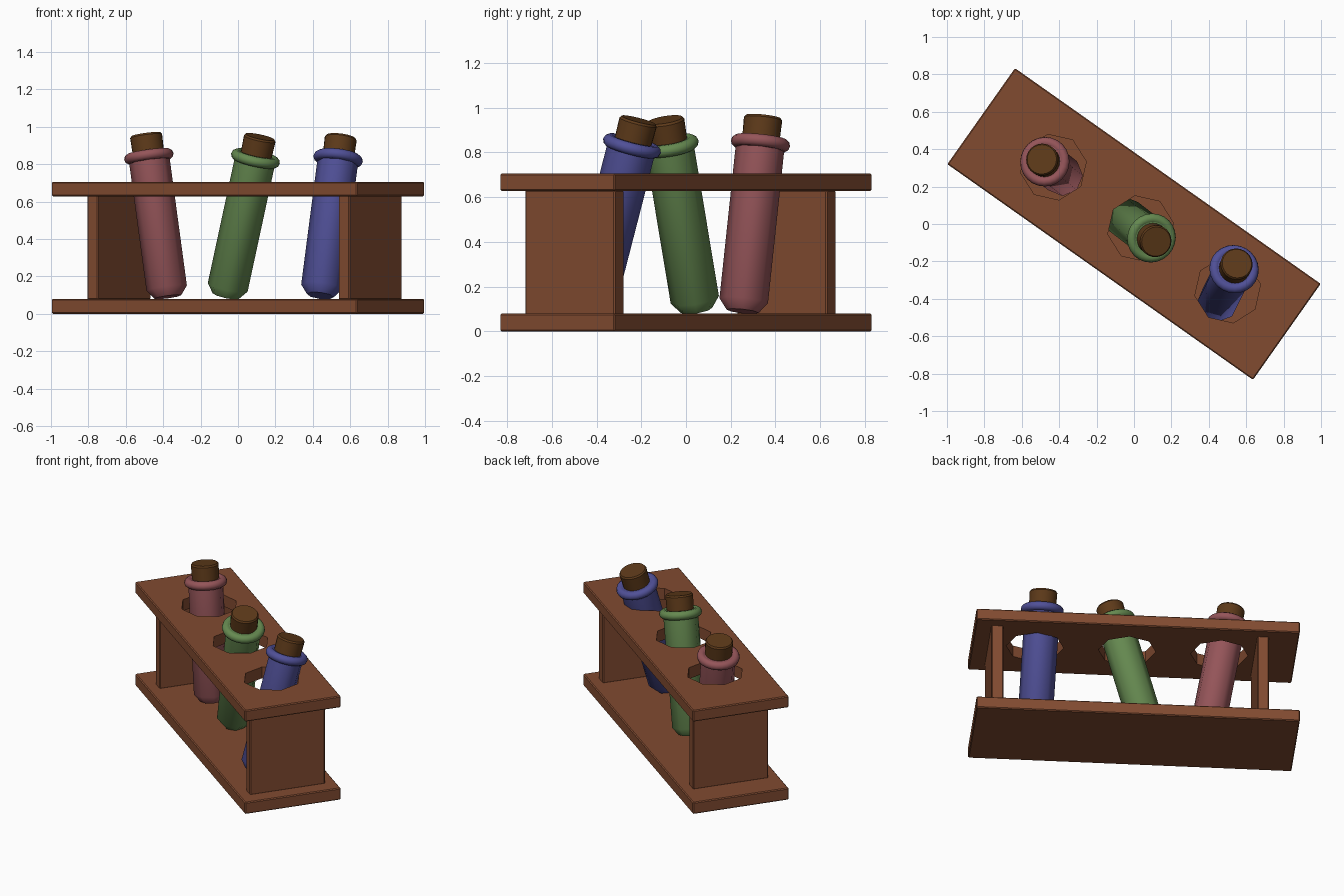
import bpy, bmesh, math
from mathutils import Vector, Matrix

if "Cube" in bpy.data.objects:
    bpy.data.objects.remove(bpy.data.objects["Cube"])

YAW = Matrix.Rotation(math.radians(-35.2), 4, 'Z')


def material(name, rgb):
    m = bpy.data.materials.new(name)
    m.diffuse_color = (*rgb, 1)
    m.use_nodes = True
    m.node_tree.nodes["Principled BSDF"].inputs["Base Color"].default_value = m.diffuse_color
    return m


WOOD = material("wood", (0.22, 0.07, 0.03))
CORK = material("cork", (0.11, 0.042, 0.01))


def finish(name, bm, mat, matrix):
    bmesh.ops.recalc_face_normals(bm, faces=bm.faces)
    me = bpy.data.meshes.new(name)
    bm.to_mesh(me)
    bm.free()
    ob = bpy.data.objects.new(name, me)
    bpy.context.collection.objects.link(ob)
    if mat:
        me.materials.append(mat)
    ob.matrix_world = matrix
    return ob


def board(name, u0, u1, half_v, z0, z1):
    bm = bmesh.new()
    bmesh.ops.create_cube(bm, size=1)
    bmesh.ops.scale(bm, verts=bm.verts, vec=(u1 - u0, 2 * half_v, z1 - z0))
    bmesh.ops.translate(bm, verts=bm.verts, vec=((u0 + u1) / 2, 0, (z0 + z1) / 2))
    ob = finish(name, bm, WOOD, YAW)
    bev = ob.modifiers.new("edge", 'BEVEL')
    bev.width = 0.006
    bev.segments = 1
    return ob


def lathe(name, profile, sides, mat, matrix, closed=False):
    # profile: (radius, height) points spun around local z
    bm = bmesh.new()
    rings = []
    for r, h in profile:
        rings.append([bm.verts.new((r * math.cos(a), r * math.sin(a), h))
                      for a in (2 * math.pi * i / sides for i in range(sides))])
    pairs = list(zip(rings, rings[1:]))
    if closed:
        pairs.append((rings[-1], rings[0]))
    else:
        bm.faces.new(rings[0])
        bm.faces.new(rings[-1])
    for a, b in pairs:
        for i in range(sides):
            j = (i + 1) % sides
            bm.faces.new((a[i], a[j], b[j], b[i]))
    return finish(name, bm, mat, matrix)


def smooth(ob, degrees):
    bpy.ops.object.select_all(action='DESELECT')
    ob.select_set(True)
    bpy.context.view_layer.objects.active = ob
    bpy.ops.object.shade_smooth_by_angle(angle=math.radians(degrees))


# rack boards
board("bottom_board", -1.0, 1.0, 0.314, 0, 0.08)
top = board("top_board", -1.0, 1.0, 0.314, 0.628, 0.705)
board("left_panel", -0.815, -0.743, 0.246, 0.075, 0.632)
board("right_panel", 0.829, 0.902, 0.246, 0.075, 0.632)

# eight-sided holes through the top board
for k in (-1, 0, 1):
    cutter = lathe("hole_cutter", [(0.178, 0.5), (0.178, 0.85)], 8, None,
                   YAW @ Matrix.Translation((0.043 + 0.57 * k, 0, 0)))
    cutter.hide_render = True
    cutter.hide_viewport = True
    cut = top.modifiers.new("hole", 'BOOLEAN')
    cut.operation = 'DIFFERENCE'
    cut.solver = 'EXACT'
    cut.object = cutter

# stoppered tubes leaning in the holes: colour, foot and cork-top positions
TUBES = [
    ("pink", (0.30, 0.09, 0.10), (-0.375, 0.253, 0.09), (-0.492, 0.345, 0.955)),
    ("green", (0.13, 0.25, 0.08), (-0.065, 0.047, 0.095), (0.117, -0.093, 0.94)),
    ("blue", (0.08, 0.08, 0.31), (0.44, -0.43, 0.097), (0.547, -0.218, 0.92)),
]
for name, rgb, foot, tip in TUBES:
    mat = material(name + "_glass", rgb)
    axis = Vector(tip) - Vector(foot)
    place = (Matrix.Translation(foot)
             @ Vector((0, 0, 1)).rotation_difference(axis).to_matrix().to_4x4())
    body = lathe(name + "_tube", [(0.072, 0), (0.109, 0.048), (0.109, 0.785)],
                 8, mat, place)
    smooth(body, 50)
    ring = [(0.105 + 0.028 * math.cos(t), 0.762 + 0.028 * math.sin(t))
            for t in (2 * math.pi * i / 10 for i in range(10))]
    smooth(lathe(name + "_collar", ring, 24, mat, place, closed=True), 60)
    cork = lathe(name + "_cork", [(0.083, 0.74), (0.086, 0.872), (0.079, 0.882)],
                 24, CORK, place)
    smooth(cork, 30)
